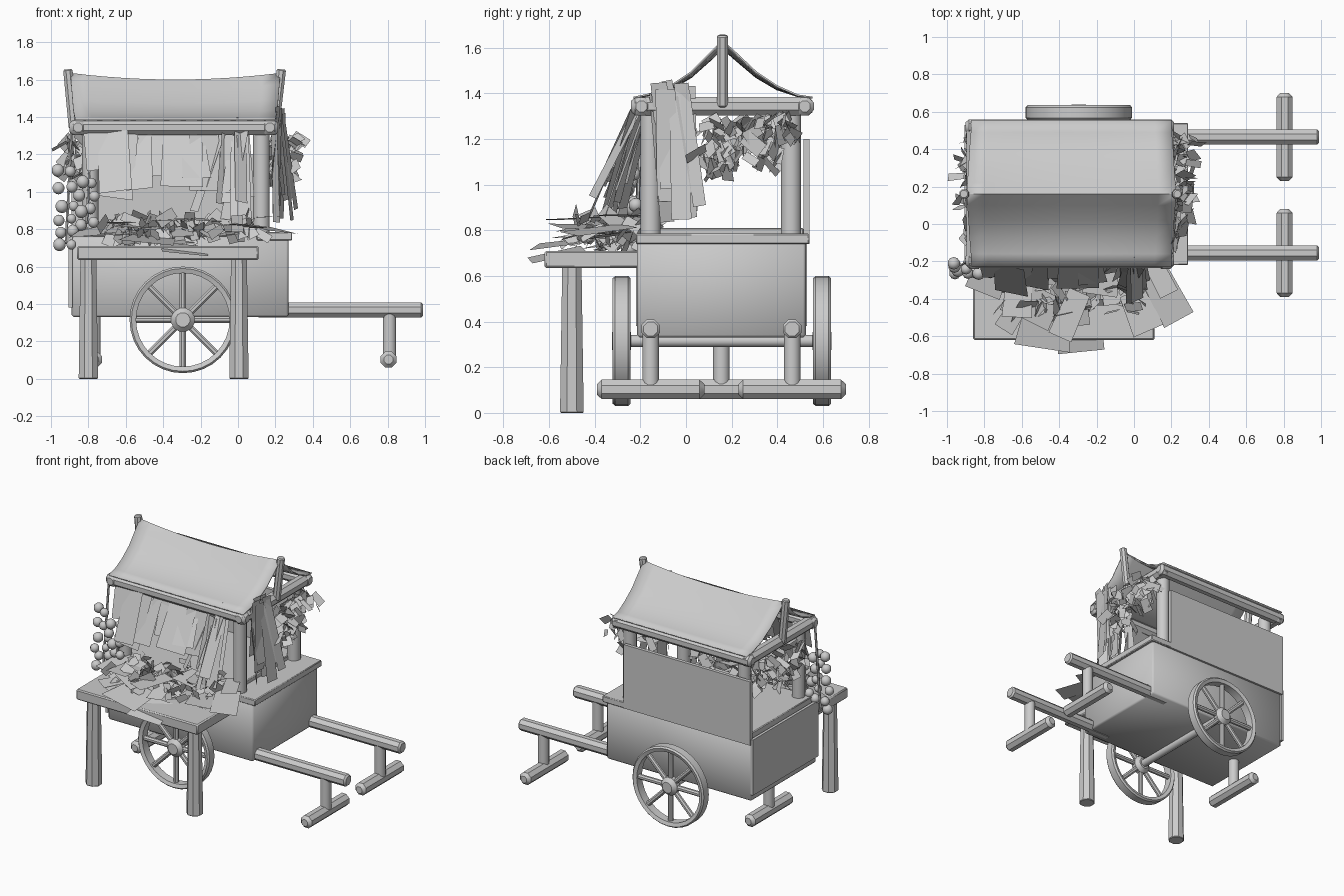
import bpy, bmesh, math, random
from mathutils import Vector, Matrix, Euler

if "Cube" in bpy.data.objects:
    bpy.data.objects.remove(bpy.data.objects["Cube"])
random.seed(7)
U = random.uniform


def finish(name, bm, angle=40):
    bmesh.ops.recalc_face_normals(bm, faces=bm.faces[:])
    me = bpy.data.meshes.new(name)
    bm.to_mesh(me)
    bm.free()
    ob = bpy.data.objects.new(name, me)
    bpy.context.collection.objects.link(ob)
    if angle:
        bpy.context.view_layer.objects.active = ob
        ob.select_set(True)
        bpy.ops.object.shade_smooth_by_angle(angle=math.radians(angle))
        ob.select_set(False)
    return ob


def rod(name, p, q, r, r2=None, cap=0.25, n=12):
    """Round timber from p to q with chamfered ends."""
    p, q = Vector(p), Vector(q)
    r2 = r2 or r
    d = q - p
    rot = d.to_track_quat('Z', 'Y')
    c, L = cap * min(r, r2), d.length
    bm = bmesh.new()
    rings = []
    for z, rad in ((0, r - c), (c, r), (L - c, r2), (L, r2 - c)):
        rings.append([bm.verts.new(p + rot @ Vector((rad * math.cos(a), rad * math.sin(a), z)))
                      for a in (2 * math.pi * (i + .5) / n for i in range(n))])
    for a, b in zip(rings, rings[1:]):
        for i in range(n):
            bm.faces.new((a[i], a[(i + 1) % n], b[(i + 1) % n], b[i]))
    bm.faces.new(rings[0])
    bm.faces.new(rings[-1])
    return finish(name, bm)


def box(name, x0, x1, y0, y1, z0, z1, bevel=0.01, angle=40):
    bm = bmesh.new()
    bmesh.ops.create_cube(bm, size=1)
    for v in bm.verts:
        v.co = ((x0 + x1) / 2 + v.co.x * (x1 - x0), (y0 + y1) / 2 + v.co.y * (y1 - y0),
                (z0 + z1) / 2 + v.co.z * (z1 - z0))
    if bevel:
        bmesh.ops.bevel(bm, geom=bm.edges[:], offset=bevel, segments=1, affect='EDGES')
    return finish(name, bm, angle)


def leaves(name, items):
    """Loose quads: (anchor, rotation euler, width, length), hanging from the anchor along -z."""
    bm = bmesh.new()
    for loc, e, w, l in items:
        m = Matrix.Translation(loc) @ Euler(e).to_matrix().to_4x4()
        t = U(.75, 1.0)
        bm.faces.new([bm.verts.new(m @ Vector(c)) for c in
                      ((-w / 2 * t, 0, 0), (w / 2 * t, 0, 0), (w / 2, 0, -l), (-w / 2, 0, -l))])
    return finish(name, bm, 0)


# Cart body, counter and boards
box("cart_body", -0.89, 0.27, -0.215, 0.525, 0.33, 0.76, 0.012, 100)
box("end_board", 0.10, 0.29, -0.22, 0.54, 0.74, 0.785, 0.005)
box("tail_panel", -0.905, -0.885, -0.22, 0.53, 0.38, 0.78, 0)
box("back_panel", -0.89, 0.12, 0.515, 0.54, 0.74, 1.2, 0)
box("counter", -0.87, 0.10, -0.2, 0.515, 0.76, 0.81, 0.005)

# Push handles, each with a T-shaped stand, and a rear stand
for side, y in (("front", -0.155), ("back", 0.465)):
    rod(side + "_handle", (0.1, y, 0.368), (0.99, y, 0.368), 0.044, n=8)
    rod(side + "_handle_stand", (0.81, y, 0.1), (0.81, y, 0.36), 0.037)
    rod(side + "_handle_foot", (0.805, y - 0.235, 0.103), (0.805, y + 0.235, 0.103), 0.046, cap=.45, n=8)
rod("rear_stand", (-0.77, 0.155, 0.1), (-0.77, 0.155, 0.35), 0.037)
rod("rear_foot", (-0.77, -0.08, 0.103), (-0.77, 0.39, 0.103), 0.046, cap=.45, n=8)

# Wheels with eight spokes on one axle
WX, WZ = -0.295, 0.315
rod("axle", (WX, -0.29, WZ), (WX, 0.605, WZ), 0.027)
for side, y in (("front", -0.282), ("back", 0.596)):
    bm = bmesh.new()
    prof = [(.25, -.03), (.275, -.039), (.285, -.028), (.285, .028), (.275, .039), (.25, .03)]
    N = 32
    rings = [[bm.verts.new((WX + r * math.cos(a), y + o, WZ + r * math.sin(a))) for r, o in prof]
             for a in (2 * math.pi * i / N for i in range(N))]
    for i in range(N):
        a, b = rings[i], rings[(i + 1) % N]
        for j in range(6):
            k = (j + 1) % 6
            bm.faces.new((a[j], a[k], b[k], b[j]))
    finish(side + "_wheel_rim", bm)
    rod(side + "_wheel_hub", (WX, y - .042, WZ), (WX, y + .042, WZ), 0.065, cap=.4)
    for i in range(8):
        a = math.pi * i / 4
        d = Vector((math.cos(a), 0, math.sin(a)))
        c = Vector((WX, y, WZ))
        rod(side + "_wheel_spoke", c + d * .04, c + d * .26, 0.018, n=8)

# Corner posts and top rails
for x in (-0.79, 0.125):
    for y in (-0.155, 0.46):
        rod("corner_post", (x, y, 0.74), (x, y, 1.34), 0.045)
for y in (-0.195, 0.52):
    rod("long_rail", (-0.9, y, 1.343), (0.215, y, 1.343), 0.043, cap=.4, n=8)
for x in (-0.855, 0.17):
    rod("cross_rail", (x, -0.24, 1.343), (x, 0.555, 1.343), 0.044, cap=.4, n=8)

# Ridge posts and sagging canopy
rod("ridge_post", (0.195, 0.16, 1.34), (0.232, 0.16, 1.655), 0.027, n=8)
rod("ridge_post", (-0.88, 0.16, 1.34), (-0.91, 0.16, 1.655), 0.027, n=8)
section = [(-.23, 1.385, 0), (-.16, 1.40, .1), (-.07, 1.435, .4), (.02, 1.495, .6), (.1, 1.575, .85),
           (.16, 1.635, 1), (.22, 1.58, .85), (.31, 1.495, .6), (.40, 1.435, .4), (.49, 1.395, .1), (.555, 1.385, 0)]
bm = bmesh.new()
rows = []
for y, z, s in section:
    rows.append([])
    for i in range(13):
        u = i / 6 - 1
        rows[-1].append(bm.verts.new((-.335 + u * (.535 + .025 * s), y, z - .035 * s * (1 - u * u))))
for a, b in zip(rows, rows[1:]):
    for i in range(12):
        bm.faces.new((a[i], a[i + 1], b[i + 1], b[i]))
canopy = finish("canopy", bm, 60)
canopy.modifiers.new("thickness", 'SOLIDIFY').thickness = 0.008

# Side table
box("table_top", -0.86, 0.11, -0.62, -0.2, 0.635, 0.71, 0.008)
for x in (-0.8, 0.005):
    rod("table_leg", (x, -0.5, 0), (x, -0.5, 0.64), 0.056, 0.046, cap=.1, n=8)

# Cloth sheets under the front rail, leaning outwards
sheets = [((-.74 + .072 * i + U(-.02, .02), -.2 + U(-.03, .03), 1.32), (U(-.6, -.15), U(-.15, .15), U(-.25, .25)),
           U(.14, .24), U(.2, .38)) for i in range(9)]
leaves("front_sheets", sheets)
strips = [((U(-.08, .1), U(-.24, -.16), U(1.3, 1.4)), (U(-.45, -.1), U(-.12, .25), U(-.8, .8)),
           U(.04, .08), U(.38, .5)) for i in range(11)]
leaves("front_strips", strips)
# Long strips and small bunches on the right end
leaves("side_strips", [((U(.19, .24), U(-.14, .0), U(1.38, 1.46)), (U(-.15, .15), U(-.22, .0), math.pi / 2 + U(-.6, .6)),
                        U(.05, .1), U(.4, .58)) for i in range(12)])


def bunch(name, n, xs, ys, zs, size):
    leaves(name, [((U(*xs), U(*ys), U(*zs)), (U(-1.2, 1.2), U(-1, 1), U(0, 6.28)),
                   U(size * .5, size), U(size * .8, size * 1.4)) for _ in range(n)])


bunch("right_herbs", 85, (.18, .3), (.07, .48), (1.1, 1.31), .075)
bunch("left_herbs", 85, (-.91, -.78), (-.12, .46), (1.1, 1.31), .075)

# Goods spread over the table and counter
leaves("table_big_leaves", [((U(-.75, .08), U(-.4, -.15), U(.77, .87)), (-math.pi / 2 + U(-.05, .3), U(-.15, .15), U(-.6, .6)),
                             U(.1, .22), U(.18, .28)) for i in range(16)])
leaves("table_corner_leaves", [((-.45, -.4, .76), (-1.75 + .3, .1, -.15), .3, .27),
                               ((.1, -.25, .82), (-1.45, .1, .5), .18, .3),
                               ((-.3, -.45, .72), (-1.35, .1, .1), .25, .24)])
bunch("table_greens", 110, (-.72, .1), (-.48, -.15), (.78, .9), .085)

# Two strings of bulbs at the front left corner
strings = [(-.92, -.24, (1.12, 1.03, .93, .86, .78, .72)), (-.81, -.235, (1.05, .97, .9, .83))]
for sx, sy, zs in strings:
    rod("bulb_string", (sx, sy + .02, zs[-1]), (sx + .03, sy + .04, 1.32), .008, n=6)
    bm = bmesh.new()
    for z in zs:
        for k in (-1, 1):
            m = Matrix.Translation((sx + k * .032 + U(-.012, .012), sy + U(-.03, .03), z + U(-.015, .015)))
            bmesh.ops.create_uvsphere(bm, u_segments=10, v_segments=7, radius=U(.026, .036), matrix=m)
    finish("hanging_bulbs", bm, 60)
